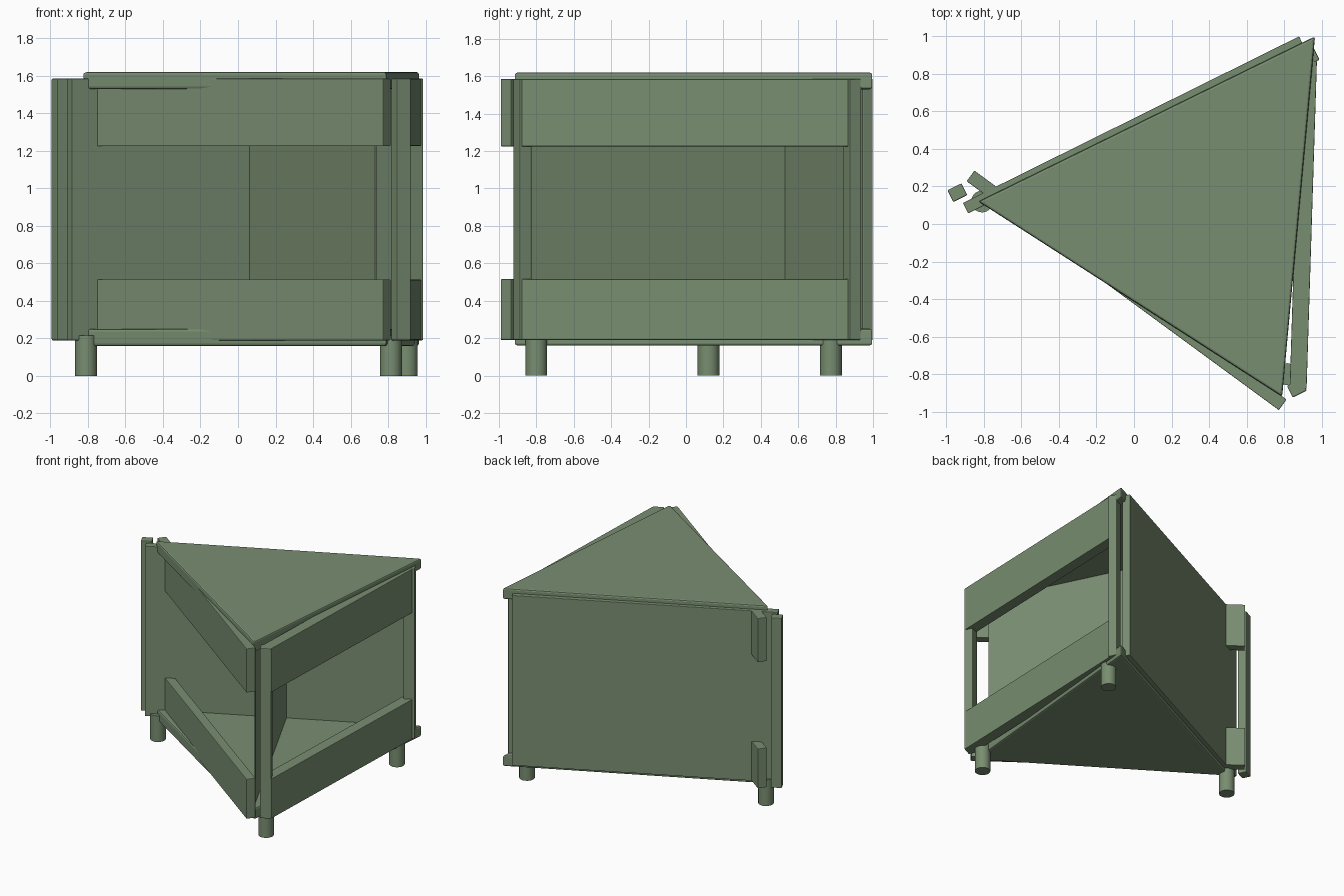
import bpy, bmesh, math
from mathutils import Vector

cube = bpy.data.objects.get("Cube")
if cube:
    bpy.data.objects.remove(cube, do_unlink=True)

green = bpy.data.materials.new("sage_green")
green.use_nodes = True
colour = (0.19, 0.27, 0.165, 1)
green.diffuse_color = colour
green.node_tree.nodes["Principled BSDF"].inputs["Base Color"].default_value = colour


def prism(name, outline, z0, z1, bevel=0.008):
    """Extrude a flat outline between two heights, with softened edges."""
    bm = bmesh.new()
    base = bm.faces.new([bm.verts.new((x, y, z0)) for x, y in outline])
    top = bmesh.ops.extrude_face_region(bm, geom=[base])
    verts = [g for g in top["geom"] if isinstance(g, bmesh.types.BMVert)]
    bmesh.ops.translate(bm, verts=verts, vec=(0, 0, z1 - z0))
    bmesh.ops.recalc_face_normals(bm, faces=bm.faces)
    mesh = bpy.data.meshes.new(name)
    bm.to_mesh(mesh)
    bm.free()
    mesh.materials.append(green)
    obj = bpy.data.objects.new(name, mesh)
    bpy.context.collection.objects.link(obj)
    if bevel:
        mod = obj.modifiers.new("soft_edges", 'BEVEL')
        mod.width, mod.segments = bevel, 2
    return obj


def board(name, start, end, thick, z0, z1, bevel=0.004):
    """Upright board whose outer face runs start to end, thickness on its left."""
    a, b = Vector(start), Vector(end)
    d = (b - a).normalized()
    side = Vector((-d.y, d.x)) * thick
    return prism(name, [a, b, b + side, a + side], z0, z1, bevel)


# Triangular top and base
corners = [(-0.83, 0.12), (0.79, -0.92), (0.965, 1.0)]
prism("top_panel", corners, 1.53, 1.62, 0.012)
prism("base_panel", corners, 0.16, 0.25, 0.012)

# Solid back wall and the thin divider meeting it at a right angle
LOW, HIGH = 0.19, 1.585
board("back_wall", (0.88, 1.0), (-0.912, 0.112), 0.062, LOW, HIGH)
board("divider", (0.06, 0.53), (0.73, -0.83), 0.008, 0.24, 1.54, 0)

# Pairs of rails across the two open sides
for level, z0, z1 in (("lower", LOW, 0.515), ("upper", 1.225, HIGH)):
    board(level + "_front_rail", (-0.892, 0.228), (0.772, -0.992), 0.07, z0, z1)
    board(level + "_side_rail", (0.92, -0.878), (0.975, 0.868), 0.09, z0, z1)

# Corner posts
tilt = math.radians(26.5)
u = Vector((math.cos(tilt), math.sin(tilt)))
v = Vector((-u.y, u.x))
posts = {"left_end": (-0.942, 0.167), "front": (0.868, -0.875), "rear": (0.936, 0.888)}
for name, centre in posts.items():
    c = Vector(centre)
    start = c - u * 0.042 - v * 0.035
    board(name + "_post", start, start + u * 0.084, 0.07, LOW, HIGH, 0.006)

# Round feet
feet = {"end": (-0.81, 0.12), "front": (0.815, -0.8), "rear": (0.9, 0.775)}
for name, (x, y) in feet.items():
    bpy.ops.mesh.primitive_cylinder_add(vertices=32, radius=0.058, depth=0.215,
                                        location=(x, y, 0.1075))
    foot = bpy.context.object
    foot.name = name + "_foot"
    foot.data.materials.append(green)
    bpy.ops.object.shade_smooth_by_angle()
